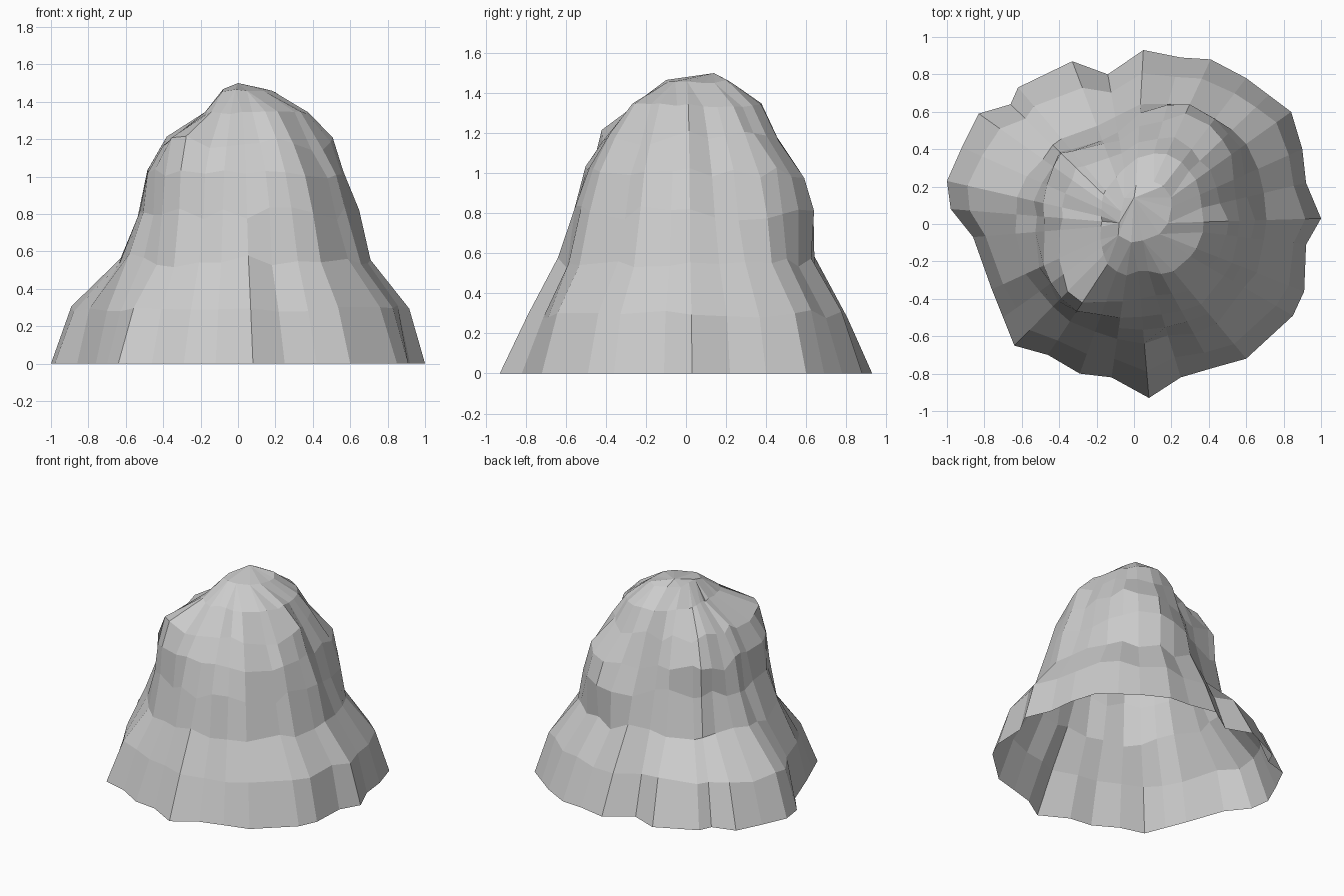
import bpy, bmesh, math, random

if "Cube" in bpy.data.objects:
    bpy.data.objects.remove(bpy.data.objects["Cube"])

random.seed(11)

# Ground outline, counter-clockwise
BASE = [(1, .03), (.92, .22), (.9, .4), (.84, .6), (.72, .69), (.6, .78), (.41, .88),
        (.25, .89), (.05, .93), (-.14, .8), (-.33, .87), (-.62, .73), (-.66, .64),
        (-.83, .59), (-.92, .41), (-1, .23), (-.98, .08), (-.86, -.07), (-.76, -.35),
        (-.7, -.5), (-.64, -.65), (-.46, -.7), (-.29, -.8), (-.12, -.82), (.08, -.93),
        (.25, -.82), (.42, -.77), (.6, -.72), (.85, -.49), (.91, -.36), (.92, -.11)]

# Upper contours: height, radius in cm every 20 degrees from +x
RINGS = [
    (.55, [70, 72, 74, 70, 66, 57, 58, 61, 63, 64, 62, 62, 62, 61, 63, 66, 69, 70]),
    (.80, [63, 64, 70, 72, 66, 48, 50, 55, 54, 53, 55, 57, 56, 55, 57, 60, 62, 62]),
    (1.00, [56, 57, 66, 66, 56, 45, 48, 54, 51, 48, 51, 57, 54, 50, 49, 53, 56, 56]),
    (1.18, [49, 47, 50, 52, 46, 38, 40, 42, 40, 38, 41, 50, 49, 42, 39, 43, 46, 48]),
    (1.34, [37, 38, 41, 42, 38, 30, 25, 22, 18, 17, 19, 22, 26, 28, 24, 31, 34, 36]),
    (1.46, [18, 21, 25, 26, 22, 18, 12, 9, 8, 8, 9, 11, 12, 10, 9, 10, 12, 15]),
]


def radius(values, ang):
    t = (ang % math.tau) / math.tau * len(values)
    i, f = int(t) % len(values), t % 1
    return (values[i] * (1 - f) + values[(i + 1) % len(values)] * f) / 100


def contour(z, values, rough):
    pts = []
    for k, (bx, by) in enumerate(BASE):
        a = math.atan2(by, bx)
        ridge = .008 * (1, -1, .3)[k % 3]          # vertical ribs and gullies
        r = radius(values, a) + rough * (ridge + random.uniform(-.01, .01))
        pts.append((r * math.cos(a), r * math.sin(a),
                    z + rough * random.uniform(-.04, .04)))
    return pts


# Stack of contours: bulging skirt, steep craggy walls, rounded summit
upper = [contour(z, v, 1 if z < 1.2 else .25) for z, v in RINGS]
skirt = []
for (bx, by), (ux, uy, _) in zip(BASE, upper[0]):
    c, s = (math.cos(math.atan2(by, bx)), math.sin(math.atan2(by, bx)))
    f = .46 - .17 * c * c - .03 * s                # fuller at the two sides
    skirt.append((bx + (ux - bx) * f, by + (uy - by) * f, .29 + random.uniform(-.02, .03)))
levels = [[(x, y, 0) for x, y in BASE], skirt] + upper

bm = bmesh.new()
rows = [[bm.verts.new(p) for p in level] for level in levels]
n = len(BASE)
for lo, hi in zip(rows, rows[1:]):
    for i in range(n):
        j = (i + 1) % n
        bm.faces.new((lo[i], lo[j], hi[j], hi[i]))

# Summit fan
peak = bm.verts.new((.0, .14, 1.5))
for i in range(n):
    bm.faces.new((rows[-1][i], rows[-1][(i + 1) % n], peak))

# Merge the crowded points at the very top into larger facets
bmesh.ops.remove_doubles(bm, verts=rows[-1], dist=.05)
bmesh.ops.recalc_face_normals(bm, faces=bm.faces)

mesh = bpy.data.meshes.new("rock_mound")
bm.to_mesh(mesh)
bm.free()
rock = bpy.data.objects.new("rock_mound", mesh)
bpy.context.collection.objects.link(rock)
